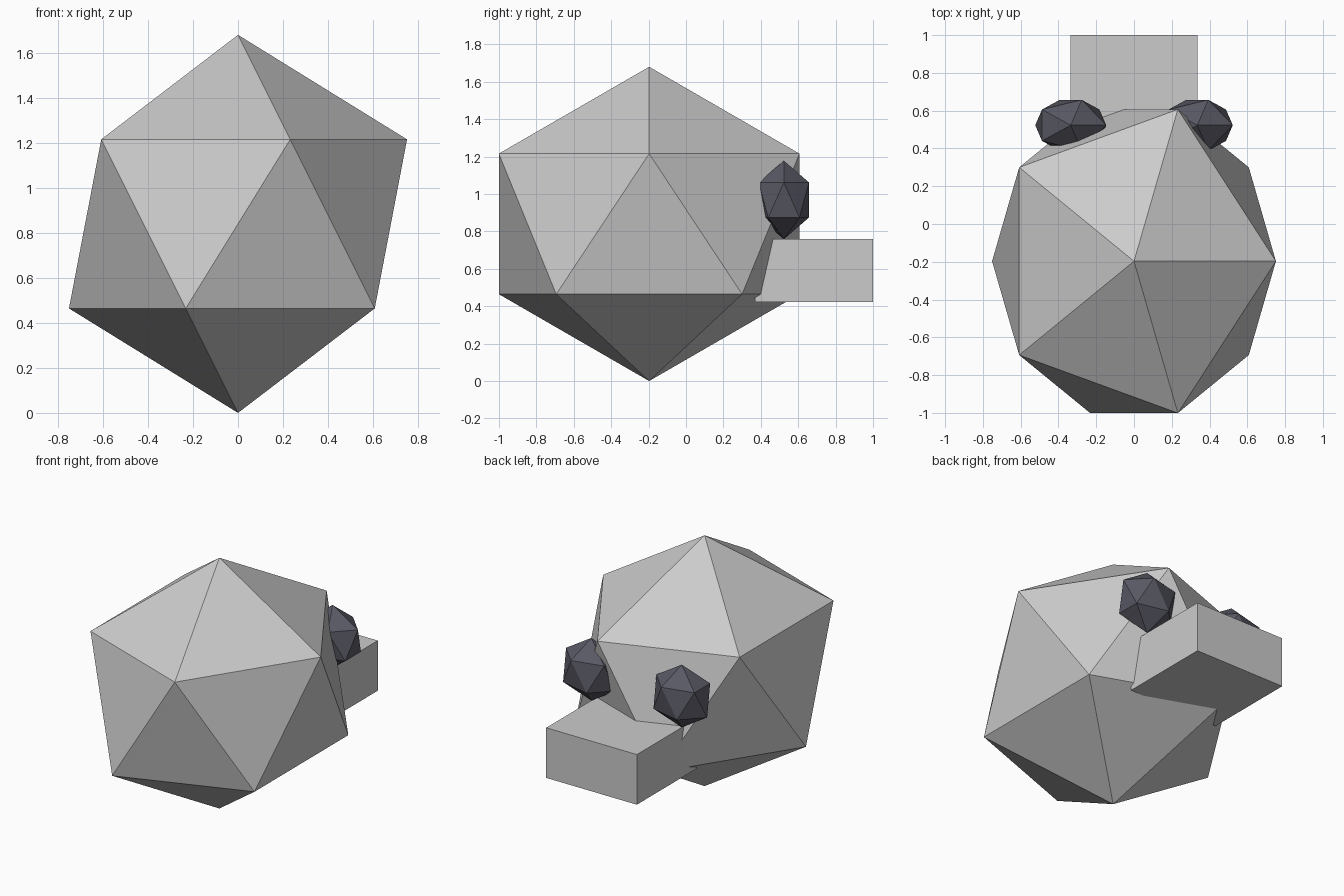
import bpy

if "Cube" in bpy.data.objects:
    bpy.data.objects.remove(bpy.data.objects["Cube"])

dark = bpy.data.materials.new("dark_eye")
dark.diffuse_color = (0.10, 0.10, 0.13, 1)
dark.use_nodes = True
dark.node_tree.nodes["Principled BSDF"].inputs["Base Color"].default_value = dark.diffuse_color


def ico(name, loc, radii, mat=None):
    """Flat-shaded 20-sided ball, stretched per axis."""
    bpy.ops.mesh.primitive_ico_sphere_add(subdivisions=1, radius=1, location=loc)
    ob = bpy.context.object
    ob.name = name
    ob.scale = radii
    if mat:
        ob.data.materials.append(mat)
    bpy.ops.object.transform_apply(location=False, rotation=False, scale=True)
    return ob


# head
ico("head", (0, -0.197, 0.84), (0.84, 0.945, 0.84))

# eyes
for side, x in (("left", -0.335), ("right", 0.335)):
    ico(side + "_eye", (x, 0.523, 0.968), (0.21, 0.158, 0.21), dark)

# snout block
bpy.ops.mesh.primitive_cube_add(size=1, location=(0, 0.685, 0.59))
snout = bpy.context.object
snout.name = "snout"
snout.scale = (0.672, 0.63, 0.336)
bpy.ops.object.transform_apply(location=False, rotation=False, scale=True)
